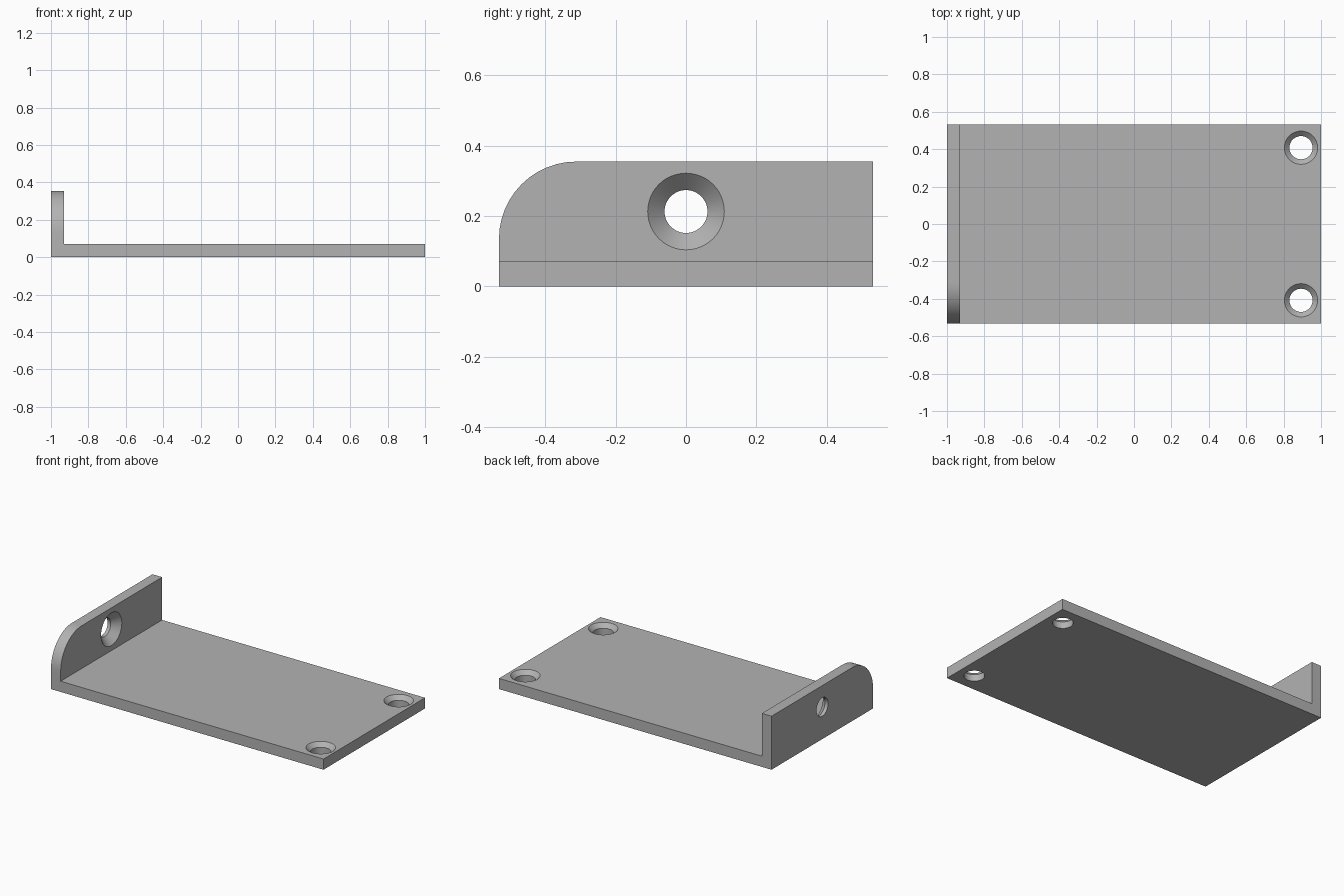
import bpy, bmesh, math
from mathutils import Matrix

cube = bpy.data.objects.get("Cube")
if cube:
    bpy.data.objects.remove(cube)

HALF_X, HALF_Y = 1.0, 0.532
THICK, HEIGHT = 0.071, 0.355
CORNER = 0.22

grey = bpy.data.materials.new("bracket_grey")
grey.use_nodes = True
colour = (0.45, 0.45, 0.45, 1)
grey.diffuse_color = colour
grey.node_tree.nodes["Principled BSDF"].inputs["Base Color"].default_value = colour


def add_object(name, bm):
    bmesh.ops.recalc_face_normals(bm, faces=bm.faces)
    mesh = bpy.data.meshes.new(name)
    bm.to_mesh(mesh)
    bm.free()
    mesh.materials.append(grey)
    obj = bpy.data.objects.new(name, mesh)
    bpy.context.collection.objects.link(obj)
    return obj


def screw_cutter(name, matrix, bore, head, sides=48):
    """Countersunk screw shape, its head on local z = 0 and its bore along -z."""
    bm = bmesh.new()
    over = 0.02
    profile = [(bore, -2 * THICK), (bore, bore - head), (head + over, over)]
    rings = []
    for radius, z in profile:
        rings.append([bm.verts.new((radius * math.cos(math.tau * i / sides),
                                    radius * math.sin(math.tau * i / sides), z))
                      for i in range(sides)])
    for low, high in zip(rings, rings[1:]):
        for i in range(sides):
            j = (i + 1) % sides
            bm.faces.new((low[i], low[j], high[j], high[i]))
    bm.faces.new(rings[0])
    bm.faces.new(rings[-1])
    bm.transform(matrix)
    obj = add_object(name, bm)
    obj.hide_render = True
    obj.hide_viewport = True
    return obj


# L-shaped bracket: profile swept from front to back
bm = bmesh.new()
inner_x = -HALF_X + THICK
outline = [(-HALF_X, 0), (HALF_X, 0), (HALF_X, THICK),
           (inner_x, THICK), (inner_x, HEIGHT), (-HALF_X, HEIGHT)]
front = bm.faces.new([bm.verts.new((x, -HALF_Y, z)) for x, z in outline])
sweep = bmesh.ops.extrude_face_region(bm, geom=[front], use_keep_orig=True)
moved = [v for v in sweep["geom"] if isinstance(v, bmesh.types.BMVert)]
bmesh.ops.translate(bm, verts=moved, vec=(0, 2 * HALF_Y, 0))

# Rounded front corner of the upright flange
corner = [e for e in bm.edges
          if all(v.co.z > HEIGHT - 0.01 and v.co.y < 0 for v in e.verts)]
bmesh.ops.bevel(bm, geom=corner, offset=CORNER, segments=12, profile=0.5,
                affect='EDGES')
bracket = add_object("mounting_bracket", bm)

# Countersunk holes: one in the flange, two at the far end of the plate
cutters = [screw_cutter("flange_hole_cutter",
                        Matrix.Translation((inner_x, 0, 0.213))
                        @ Matrix.Rotation(math.pi / 2, 4, 'Y'), 0.061, 0.109)]
for side, y in (("front", -0.408), ("back", 0.408)):
    cutters.append(screw_cutter(side + "_plate_hole_cutter",
                                Matrix.Translation((0.893, y, THICK)), 0.062, 0.089))
for cutter in cutters:
    cut = bracket.modifiers.new(cutter.name, 'BOOLEAN')
    cut.operation = 'DIFFERENCE'
    cut.solver = 'EXACT'
    cut.object = cutter

# Bake the holes, then smooth the curved surfaces
bpy.context.view_layer.update()
graph = bpy.context.evaluated_depsgraph_get()
baked = bpy.data.meshes.new_from_object(bracket.evaluated_get(graph))
bracket.modifiers.clear()
bracket.data = baked
for cutter in cutters:
    bpy.data.objects.remove(cutter)
bpy.ops.object.select_all(action='DESELECT')
bracket.select_set(True)
bpy.context.view_layer.objects.active = bracket
bpy.ops.object.shade_smooth_by_angle(angle=math.radians(25))
